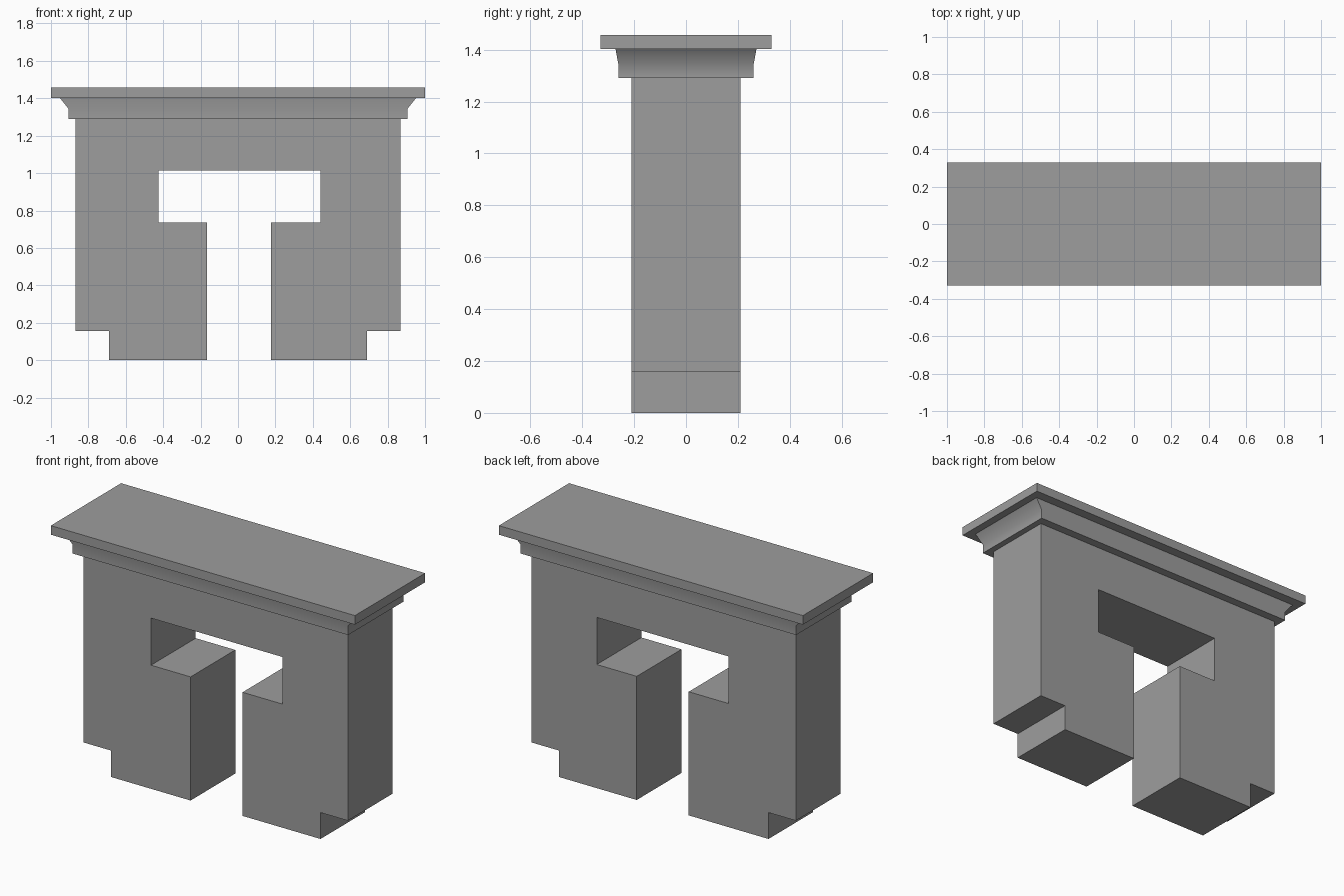
import bpy
import bmesh
from math import radians

cube = bpy.data.objects.get("Cube")
if cube:
    bpy.data.objects.remove(cube, do_unlink=True)

# Single stone colour
stone = bpy.data.materials.new("grey_stone")
stone.use_nodes = True
grey = (0.34, 0.34, 0.34, 1)
stone.diffuse_color = grey
stone.node_tree.nodes["Principled BSDF"].inputs["Base Color"].default_value = grey


def finish(name, bm):
    bmesh.ops.recalc_face_normals(bm, faces=bm.faces)
    mesh = bpy.data.meshes.new(name)
    bm.to_mesh(mesh)
    bm.free()
    mesh.materials.append(stone)
    obj = bpy.data.objects.new(name, mesh)
    bpy.context.collection.objects.link(obj)
    return obj


def extrude_outline(name, outline, half_depth):
    bm = bmesh.new()
    face = bm.faces.new([bm.verts.new((x, -half_depth, z)) for x, z in outline])
    result = bmesh.ops.extrude_face_region(bm, geom=[face])
    moved = [v for v in result["geom"] if isinstance(v, bmesh.types.BMVert)]
    bmesh.ops.translate(bm, verts=moved, vec=(0, 2 * half_depth, 0))
    return finish(name, bm)


def stacked_rectangles(name, levels):
    """Closed solid through rectangles given as (half width, half depth, height)."""
    bm = bmesh.new()
    rings = [[bm.verts.new((sx * w, sy * d, z))
              for sx, sy in ((-1, -1), (1, -1), (1, 1), (-1, 1))]
             for w, d, z in levels]
    for low, high in zip(rings, rings[1:]):
        for i in range(4):
            j = (i + 1) % 4
            bm.faces.new((low[i], low[j], high[j], high[i]))
    bm.faces.new(rings[0][::-1])
    bm.faces.new(rings[-1])
    return finish(name, bm)


# Surround with stepped feet and a T-shaped opening
foot, step, body, top = 0.69, 0.157, 0.87, 1.295
shelf, lintel = 0.735, 1.015
extrude_outline("fireplace_surround", [
    (-foot, 0), (-0.165, 0), (-0.165, shelf), (-0.425, shelf),
    (-0.425, lintel), (0.44, lintel), (0.44, shelf), (0.177, shelf),
    (0.177, 0), (foot, 0), (foot, step), (body, step),
    (body, top), (-body, top), (-body, step), (-foot, step)], 0.21)

# Flared moulding under the shelf
moulding = stacked_rectangles("moulding", [
    (0.907, 0.261, 1.29), (0.907, 0.261, 1.345), (0.955, 0.272, 1.405)])
bpy.ops.object.select_all(action="DESELECT")
moulding.select_set(True)
bpy.context.view_layer.objects.active = moulding
bpy.ops.object.shade_smooth_by_angle(angle=radians(50))

# Mantel shelf slab
stacked_rectangles("mantel_shelf", [(1, 0.33, 1.403), (1, 0.33, 1.457)])
